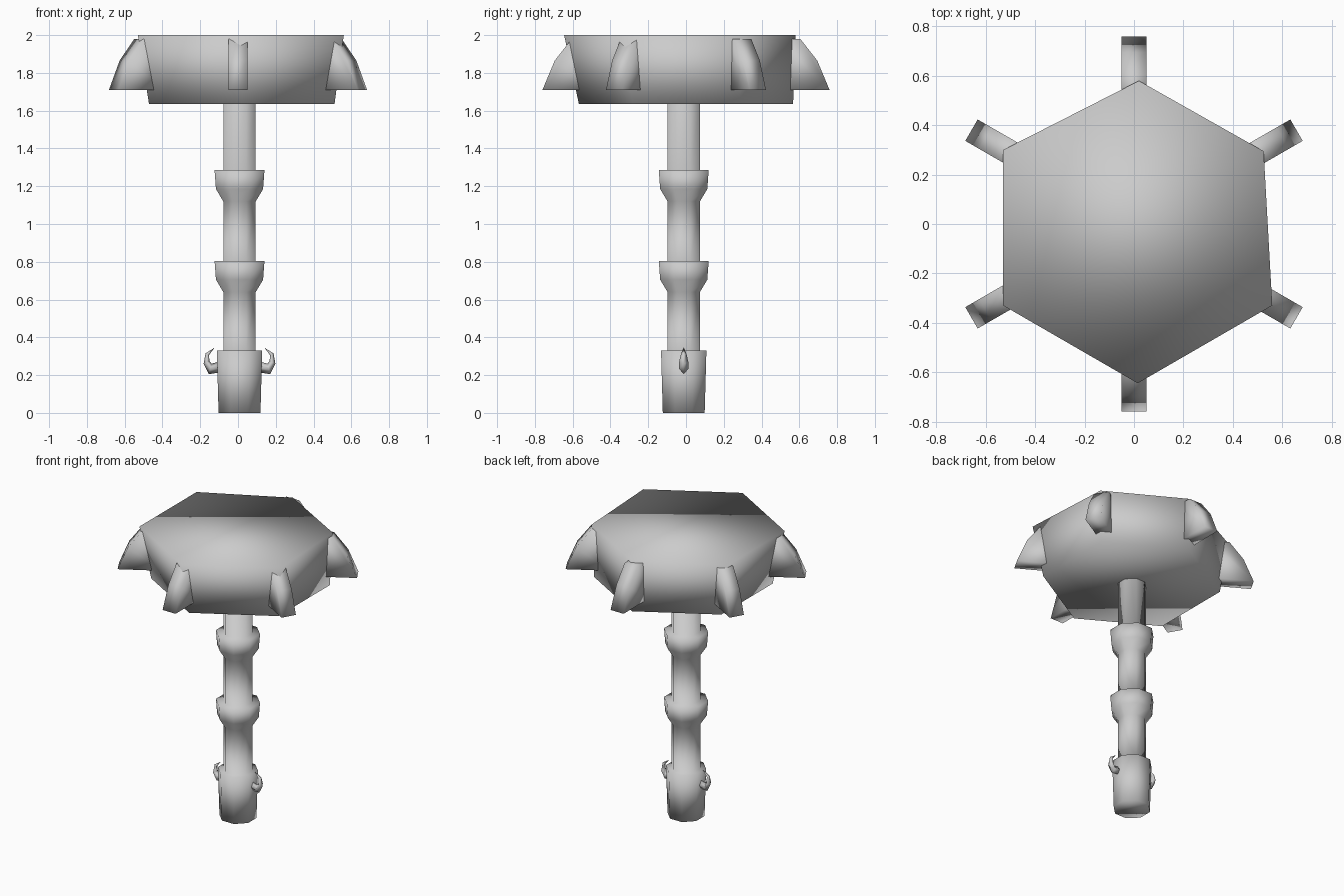
import bpy, bmesh, math
from mathutils import Matrix, Vector

cube = bpy.data.objects.get("Cube")
if cube:
    bpy.data.objects.remove(cube, do_unlink=True)

grey = bpy.data.materials.new("plain_grey")
grey.use_nodes = True
colour = (0.6, 0.6, 0.6, 1)
grey.diffuse_color = colour
grey.node_tree.nodes["Principled BSDF"].inputs["Base Color"].default_value = colour


def loft(name, rings):
    """Bridge equal-sized closed rings, cap both ends and shade smooth."""
    bm = bmesh.new()
    loops = [[bm.verts.new(p) for p in ring] for ring in rings]
    n = len(loops[0])
    for a, b in zip(loops, loops[1:]):
        for i in range(n):
            j = (i + 1) % n
            bm.faces.new((a[i], a[j], b[j], b[i]))
    bm.faces.new(loops[0][::-1])
    bm.faces.new(loops[-1])
    bmesh.ops.recalc_face_normals(bm, faces=bm.faces)
    for f in bm.faces:
        f.smooth = True
    mesh = bpy.data.meshes.new(name)
    bm.to_mesh(mesh)
    bm.free()
    mesh.materials.append(grey)
    obj = bpy.data.objects.new(name, mesh)
    bpy.context.collection.objects.link(obj)
    return obj


def polygon(cx, cy, z, radius, sides, turn):
    angles = [turn + math.tau * i / sides for i in range(sides)]
    return [(cx + radius * math.cos(a), cy + radius * math.sin(a), z) for a in angles]


# Hexagonal head, slightly uneven at the top
top = [(0.525, 0.295), (0.02, 0.58), (-0.53, 0.30),
       (-0.53, -0.33), (0.015, -0.645), (0.56, -0.33)]
loft("head", [polygon(0.02, 0, 1.635, 0.567, 6, math.pi / 6),
              [(x, y, 2.0) for x, y in top]])

# Eight-sided handle with a grip and two collars: (radius, height)
profile = [(0.12, 0), (0.13, 0.33), (0.093, 0.33)]
for z in (0.805, 1.285):
    profile += [(0.093, z - 0.165), (0.135, z - 0.1), (0.143, z), (0.093, z)]
profile.append((0.093, 1.65))
loft("handle", [polygon(0.008, -0.012, z, r, 8, math.pi / 8) for r, z in profile])

# Six fins around the head corners
fin_side = [(0.76, 1.71), (0.695, 1.865), (0.605, 1.98), (0.48, 1.98), (0.48, 1.71)]
for k in range(6):
    fin = loft(f"fin_{k + 1}", [[(r, w, z) for r, z in fin_side] for w in (-0.05, 0.05)])
    fin.data.transform(Matrix.Rotation(math.pi / 6 + k * math.pi / 3, 4, 'Z'))

# Curled hooks on both sides of the grip: (outer x, outer z, inner x, inner z, half width)
sections = [(0.10, 0.215, 0.10, 0.275, 0.02), (0.163, 0.205, 0.148, 0.26, 0.024),
            (0.19, 0.26, 0.159, 0.275, 0.025), (0.18, 0.315, 0.162, 0.305, 0.015),
            (0.132, 0.345, 0.134, 0.342, 0.002)]
for side, label in ((1, "left"), (-1, "right")):
    rings = []
    for ox, oz, ix, iz, w in sections:
        mx, mz = (ox + ix) / 2, (oz + iz) / 2
        ring = [(ox, 0, oz), (mx, w, mz), (ix, 0, iz), (mx, -w, mz)]
        rings.append([(0.008 + side * x, y - 0.012, z) for x, y, z in ring])
    loft(f"{label}_hook", rings)
